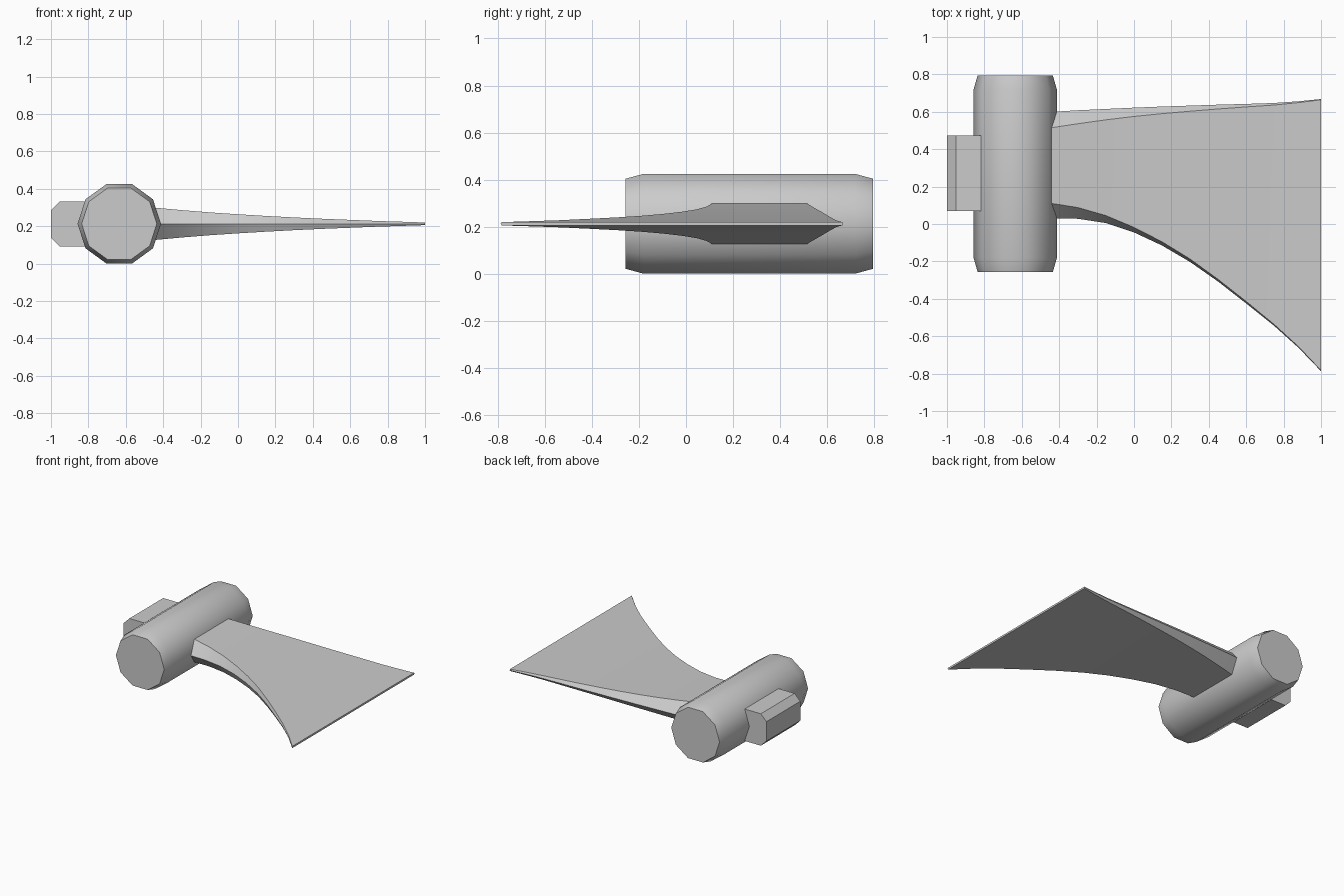
import bpy, bmesh, math

if "Cube" in bpy.data.objects:
    bpy.data.objects.remove(bpy.data.objects["Cube"])

CZ = 0.213  # height of the symmetry plane

steel = bpy.data.materials.new("steel_grey")
steel.diffuse_color = (0.6, 0.6, 0.6, 1)
steel.use_nodes = True
steel.node_tree.nodes["Principled BSDF"].inputs["Base Color"].default_value = steel.diffuse_color


def loft(name, rings, angle):
    """Skin a list of equal-length point loops, cap both ends, smooth by angle."""
    bm = bmesh.new()
    loops = [[bm.verts.new(p) for p in ring] for ring in rings]
    n = len(loops[0])
    for a, b in zip(loops, loops[1:]):
        for i in range(n):
            j = (i + 1) % n
            bm.faces.new((a[i], a[j], b[j], b[i]))
    bm.faces.new(loops[0])
    bm.faces.new(loops[-1])
    bmesh.ops.recalc_face_normals(bm, faces=bm.faces)
    me = bpy.data.meshes.new(name)
    bm.to_mesh(me)
    bm.free()
    me.materials.append(steel)
    ob = bpy.data.objects.new(name, me)
    bpy.context.collection.objects.link(ob)
    bpy.ops.object.select_all(action='DESELECT')
    ob.select_set(True)
    bpy.context.view_layer.objects.active = ob
    bpy.ops.object.shade_smooth_by_angle(angle=math.radians(angle))
    return ob


# Socket: ten-sided barrel along y with tapered ends
def decagon(y, r):
    return [(-0.635 + r * math.cos(k * math.pi / 5), y, CZ + r * math.sin(k * math.pi / 5))
            for k in range(10)]


loft("socket", [decagon(-0.257, 0.201), decagon(-0.18, 0.223),
                decagon(0.718, 0.223), decagon(0.795, 0.201)], 40)

# Poll: block behind the socket with chamfered back edges
profile = [(-1, 0.073), (-0.953, 0.12), (-0.7, 0.12)]
outline = [(x, CZ + h) for x, h in profile] + [(x, CZ - h) for x, h in reversed(profile)]
loft("poll", [[(x, y, z) for x, z in outline] for y in (0.07, 0.472)], 20)

# Blade: six-sided sections thinning and flaring towards the cutting edge
# x, front edge y, front face y, back face y, back edge y, half thickness
sections = [
    (-0.52, 0.032, 0.118, 0.503, 0.596, 0.093),
    (-0.42, 0.030, 0.107, 0.518, 0.601, 0.084),
    (-0.30, 0.028, 0.088, 0.536, 0.608, 0.073),
    (-0.15, 0.005, 0.045, 0.557, 0.615, 0.061),
    (0.00, -0.045, -0.018, 0.575, 0.622, 0.051),
    (0.15, -0.115, -0.095, 0.590, 0.628, 0.042),
    (0.30, -0.203, -0.187, 0.603, 0.633, 0.034),
    (0.45, -0.308, -0.296, 0.615, 0.638, 0.027),
    (0.60, -0.425, -0.414, 0.626, 0.642, 0.021),
    (0.75, -0.545, -0.537, 0.636, 0.647, 0.015),
    (0.88, -0.662, -0.656, 0.649, 0.656, 0.011),
    (1.00, -0.787, -0.783, 0.664, 0.668, 0.007),
]
loft("blade", [[(x, f, CZ), (x, a, CZ + t), (x, b, CZ + t),
                (x, k, CZ), (x, b, CZ - t), (x, a, CZ - t)]
               for x, f, a, b, k, t in sections], 12)
